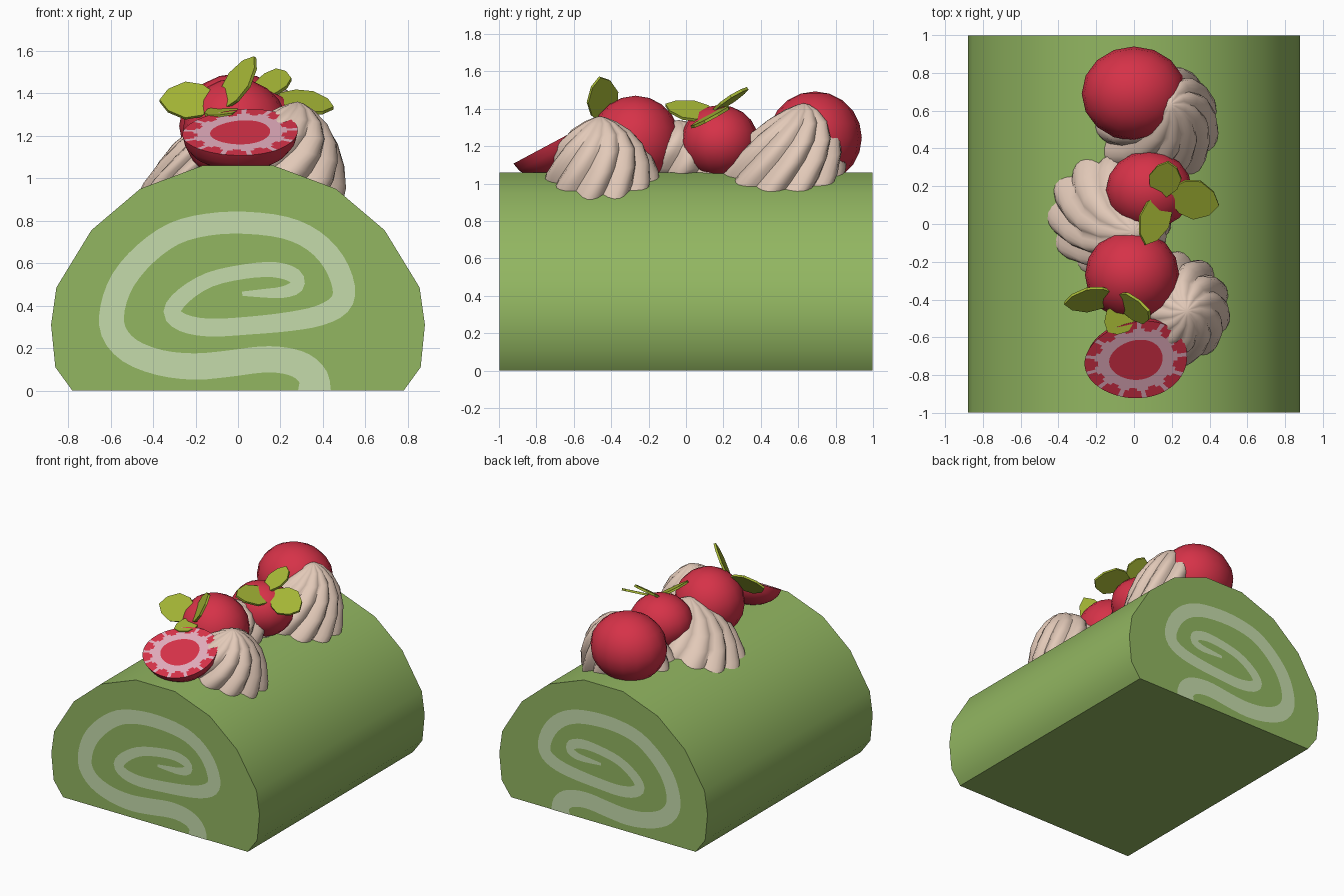
import bpy, bmesh, math
from mathutils import Vector

if "Cube" in bpy.data.objects:
    bpy.data.objects.remove(bpy.data.objects["Cube"])


def material(name, r, g, b):
    lin = [((c / 255 + 0.055) / 1.055) ** 2.4 for c in (r, g, b)]
    m = bpy.data.materials.new(name)
    m.diffuse_color = (*lin, 1)
    m.use_nodes = True
    m.node_tree.nodes["Principled BSDF"].inputs["Base Color"].default_value = m.diffuse_color
    return m


GREEN = material("matcha sponge", 146, 182, 97)
PALE = material("pale green filling", 197, 219, 171)
RED = material("berry red", 214, 50, 72)
PINK = material("berry pink", 226, 172, 188)
CREAM = material("cream", 226, 201, 184)
LEAF = material("leaf green", 166, 183, 54)


def make(name, bm, mats, smooth=None, recalc=True):
    if recalc:
        bmesh.ops.recalc_face_normals(bm, faces=bm.faces)
    me = bpy.data.meshes.new(name)
    bm.to_mesh(me)
    bm.free()
    for m in mats:
        me.materials.append(m)
    ob = bpy.data.objects.new(name, me)
    bpy.context.collection.objects.link(ob)
    if smooth:
        bpy.ops.object.select_all(action='DESELECT')
        ob.select_set(True)
        bpy.context.view_layer.objects.active = ob
        bpy.ops.object.shade_smooth_by_angle(angle=math.radians(smooth))
    return ob


def bridge(bm, a, b, mat=lambda i: 0):
    n = len(a)
    for i in range(n):
        j = (i + 1) % n
        bm.faces.new((a[i], a[j], b[j], b[i])).material_index = mat(i)


# Roll body: half profile mirrored and extruded along y
HALF = [(0.165, 1.06), (0.46, 0.95), (0.69, 0.755), (0.855, 0.485),
        (0.88, 0.31), (0.86, 0.11), (0.78, 0.0)]
profile = [(-x, z) for x, z in reversed(HALF)] + HALF
bm = bmesh.new()
ends = [[bm.verts.new((x, y, z)) for x, z in profile] for y in (-0.997, 0.997)]
bridge(bm, *ends)
for e in ends:
    bm.faces.new(e)
make("roll_body", bm, [GREEN], 45)


def surface(x):
    """Height of the roll's top at x."""
    x = abs(x)
    if x <= HALF[0][0]:
        return HALF[0][1]
    for (x0, z0), (x1, z1) in zip(HALF, HALF[1:]):
        if x <= x1:
            return z0 + (z1 - z0) * (x - x0) / (x1 - x0)
    return 0.3


# Filling swirl: centre line (x, z, half width) swept into a flat strip
SWIRL = [(.36, 0, .077), (.355, .06, .07), (.305, .113, .065), (.22, .141, .062),
         (.11, .146, .062), (-.04, .127, .062), (-.205, .113, .062), (-.37, .132, .06),
         (-.51, .188, .06), (-.586, .278, .06), (-.59, .39, .058), (-.54, .522, .058),
         (-.435, .645, .056), (-.3, .739, .054), (-.144, .781, .052), (.03, .79, .052),
         (.22, .767, .052), (.355, .706, .052), (.45, .607, .053), (.498, .485, .053),
         (.478, .405, .052), (.383, .353, .048), (.242, .325, .045), (.054, .306, .042),
         (-.134, .296, .042), (-.26, .32, .042), (-.31, .372, .041), (-.256, .447, .038),
         (-.134, .522, .035), (.03, .56, .034), (.172, .569, .036), (.265, .54, .036),
         (.275, .49, .033), (.21, .463, .027), (.12, .458, .02), (.02, .456, .01)]
pts = [Vector(p) for p in SWIRL]
line = []
for i in range(len(pts) - 1):
    p0, p1, p2, p3 = pts[max(i - 1, 0)], pts[i], pts[i + 1], pts[min(i + 2, len(pts) - 1)]
    for k in range(3):
        t = k / 3
        line.append(0.5 * (2 * p1 + (p2 - p0) * t + (2 * p0 - 5 * p1 + 4 * p2 - p3) * t * t
                           + (3 * p1 - p0 - 3 * p2 + p3) * t ** 3))
line.append(pts[-1])
for name, y in (("front_swirl", -1.0), ("back_swirl", 1.0)):
    bm = bmesh.new()
    rows = []
    for i, p in enumerate(line):
        d = line[min(i + 1, len(line) - 1)] - line[max(i - 1, 0)]
        n = Vector((-d.y, d.x)).normalized() * p.z if i else Vector((-p.z, 0))
        rows.append([bm.verts.new((p.x + s * n.x, y, max(p.y + s * n.y, 0))) for s in (1, -1)])
    for a, b in zip(rows, rows[1:]):
        f = bm.faces.new((a[0], a[1], b[1], b[0]))
        f.normal_update()
        if f.normal.y * y < 0:
            f.normal_flip()
    make(name, bm, [PALE], recalc=False)


# Piped cream: twisted ribbed dome whose rim follows the roll
def dollop(name, cx, cy, r, peak, lobes=11, per=6):
    shape = [(1.0, 0), (.98, .12), (.88, .35), (.74, .57), (.52, .77), (.28, .91), (.1, .98)]
    bm = bmesh.new()
    rings = []
    for rad, h in shape:
        ring = []
        for i in range(lobes * per):
            a = 2 * math.pi * i / (lobes * per)
            k = r * (1 - 0.13 * (1 - abs(math.sin(lobes * a / 2))))
            ang = a + 0.9 * h
            bx, by = k * math.cos(ang), k * math.sin(ang)
            base = surface(cx + bx) - 0.015
            ring.append(bm.verts.new((cx + (peak[0] - cx) * h + bx * rad,
                                      cy + (peak[1] - cy) * h + by * rad,
                                      base + (peak[2] - base) * h)))
        rings.append(ring)
    for a, b in zip(rings, rings[1:]):
        bridge(bm, a, b)
    tip = bm.verts.new(peak)
    n = len(rings[-1])
    for i in range(n):
        bm.faces.new((rings[-1][i], rings[-1][(i + 1) % n], tip))
    bm.faces.new(rings[0])
    make(name, bm, [CREAM], 50)


dollop("cream_back", .12, .52, .33, (.19, .63, 1.43))
dollop("cream_middle", -.14, .05, .33, (0, -.04, 1.34))
dollop("cream_front", .2, -.45, .31, (.28, -.46, 1.36))

# Whole berries
for name, c, s in (("berry_back", (0, .69, 1.245), (.277, .25, .248)),
                   ("berry_middle", (.08, .18, 1.225), (.228, .208, .195)),
                   ("berry_front", (-.01, -.27, 1.225), (.25, .24, .245))):
    bm = bmesh.new()
    bmesh.ops.create_uvsphere(bm, u_segments=16, v_segments=10, radius=1)
    for v in bm.verts:
        v.co = Vector(c) + Vector([a * b for a, b in zip(v.co, s)])
    make(name, bm, [RED], 50)

# Halved berry: patterned cut face tilted to the front, dome underneath
bm = bmesh.new()
O, V, N = Vector((.01, -.72, 1.215)), Vector((0, .88, .47)), Vector((0, -.47, .88))
SEG = 65


def berry_ring(scale, depth=0):
    ring = []
    for i in range(SEG):
        a = 2 * math.pi * i / SEG
        u = .272 * math.cos(a)
        v = .23 * math.sin(a) * (1 + .1 * math.cos(a)) + .08 * u
        ring.append(bm.verts.new(O + Vector((u, 0, 0)) * scale + V * v * scale - N * depth))
    return ring


core, inner, blob, rim = [berry_ring(s) for s in (.52, .74, .81, 1)]
bm.faces.new(core)
bridge(bm, core, inner, lambda i: 1)
bridge(bm, inner, blob, lambda i: 0 if i % 5 in (2, 3) else 1)
bridge(bm, blob, rim, lambda i: 1 if i % 5 == 0 else 0)
last = rim
for k in range(1, 6):
    a = k * math.pi / 2 / 5.4
    ring = berry_ring(math.cos(a), .17 * math.sin(a))
    bridge(bm, last, ring)
    last = ring
bm.faces.new(last)
make("halved_berry", bm, [RED, PINK], 40)

# Leaves: thin faceted blades given by base, tip and half-width vector
OUTLINE = [(0, -.3), (.25, -.85), (.55, -1), (.85, -.6), (1, 0),
           (.85, .6), (.55, 1), (.25, .85), (0, .3)]
LEAVES = [((.15, .15, 1.39), (.18, .33, 1.51), (.085, -.01, .01)),
          ((.19, .16, 1.38), (.45, .1, 1.33), (.02, .1, .05)),
          ((.16, .16, 1.36), (.06, -.11, 1.42), (-.075, .03, .045)),
          ((-.1, -.38, 1.365), (-.37, -.42, 1.365), (0, .06, .085)),
          ((-.08, -.43, 1.33), (.08, -.46, 1.57), (.045, -.08, -.03)),
          ((-.02, -.44, 1.33), (-.14, -.57, 1.29), (-.058, .055, .01))]
for i, (base, tip, side) in enumerate(LEAVES):
    base, tip, side = Vector(base), Vector(tip), Vector(side)
    n = (tip - base).cross(side).normalized() * 0.008
    bm = bmesh.new()
    low, high = [[bm.verts.new(base + (tip - base) * t + side * w + n * s) for t, w in OUTLINE]
                 for s in (-1, 1)]
    bridge(bm, low, high)
    bm.faces.new(low)
    bm.faces.new(high)
    make(f"leaf_{i + 1}", bm, [LEAF])
